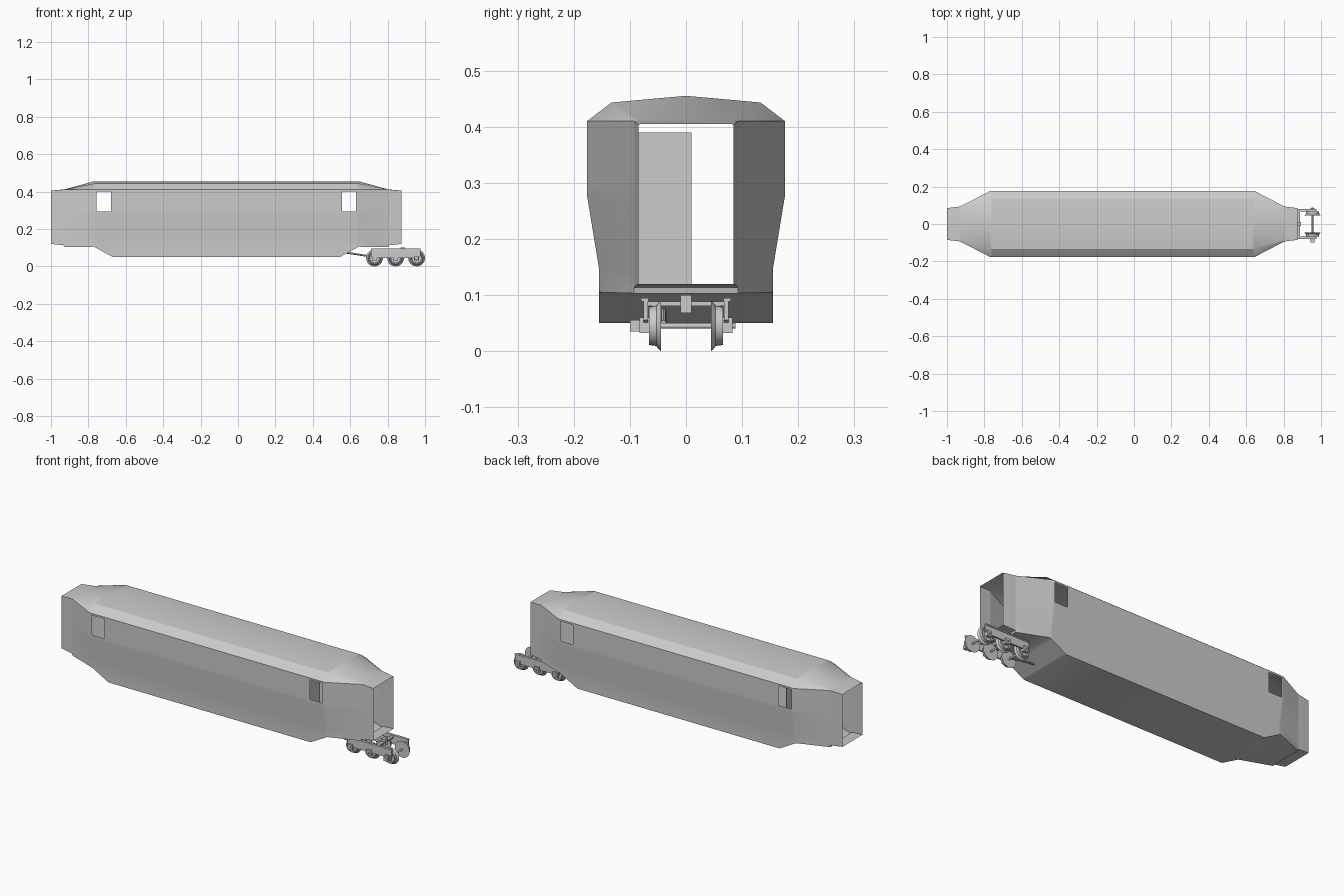
import bpy, bmesh, math
from mathutils import Vector, Matrix

if "Cube" in bpy.data.objects:
    bpy.data.objects.remove(bpy.data.objects["Cube"])

grey = bpy.data.materials.new("plain grey")
grey.diffuse_color = (0.6, 0.6, 0.6, 1)
grey.use_nodes = True
grey.node_tree.nodes["Principled BSDF"].inputs["Base Color"].default_value = grey.diffuse_color


def finish(bm, name, smooth=None):
    bmesh.ops.recalc_face_normals(bm, faces=bm.faces)
    me = bpy.data.meshes.new(name)
    bm.to_mesh(me)
    bm.free()
    me.materials.append(grey)
    ob = bpy.data.objects.new(name, me)
    bpy.context.collection.objects.link(ob)
    if smooth:
        bpy.ops.object.select_all(action='DESELECT')
        ob.select_set(True)
        bpy.context.view_layer.objects.active = ob
        bpy.ops.object.shade_smooth_by_angle(angle=math.radians(smooth))
    return ob


def box(name, x, y, z):
    """Box from (min, max) ranges."""
    bm = bmesh.new()
    bmesh.ops.create_cube(bm, size=1)
    for v in bm.verts:
        v.co = [(r[0] + r[1]) / 2 + c * (r[1] - r[0]) for c, r in zip(v.co, (x, y, z))]
    return finish(bm, name)


def rod(name, a, b, r, sides=10):
    a, b = Vector(a), Vector(b)
    d = b - a
    m = Matrix.Translation((a + b) / 2) @ d.to_track_quat('Z', 'Y').to_matrix().to_4x4()
    bm = bmesh.new()
    bmesh.ops.create_cone(bm, cap_ends=True, segments=sides, radius1=r, radius2=r,
                          depth=d.length, matrix=m)
    return finish(bm, name, 40)


# carriage body: cross-sections lofted along x, symmetric about MID
MID = -0.0625
FULL = [(.155, .147), (.176, .275), (.176, .294), (.176, .40), (.176, .41), (.133, .443), (0, .455)]


def section(zb):
    return [(.155, zb)] + FULL


def end_section(w, zb, top):
    return [(w, zb), (w, .147), (w, .275), (w, .294), (w, top - .01), (w, top),
            (w - .01, top + .001), (0, top + .001)]


half = [(.6075, section(.05)), (.6175, section(.0555)), (.6945, section(.098)),
        (.7075, section(.105)), (.8675, end_section(.093, .103, .41)),
        (.870, end_section(.093, .113, .41)), (.9375, end_section(.085, .12, .404))]
stations = [(MID - d, s) for d, s in reversed(half)] + [(MID + d, s) for d, s in half]
bm = bmesh.new()
rings = []
for x, s in stations:
    pts = s + [(-y, z) for y, z in reversed(s[:-1])]
    rings.append([bm.verts.new((x, y, z)) for y, z in pts])
n = len(rings[0])
window_spans = (4, 8)        # between the two window stations at each end
window_segments = (3, 10)    # ring segment at window height on each side
for i in range(len(rings) - 1):
    for j in range(n):
        if i in window_spans and j in window_segments:
            continue
        k = (j + 1) % n
        bm.faces.new((rings[i][j], rings[i][k], rings[i + 1][k], rings[i + 1][j]))
# the loft's outward direction is set explicitly because the tube is open
finish(bm, "carriage_body", 30)

# interior partitions beside the corridor
for i, x in enumerate((-.61, .485)):
    box(f"partition_{i}", (x - .002, x + .002), (-.15, .01), (.12, .39))

# bogie wheels: lathe with flange and slightly conical tread
AXLES = (.73, .8425, .955)
PROFILE = [(.045, 0), (.045, .045), (.049, .041), (.053, .036), (.066, .034),
           (.066, .029), (.060, .026), (.058, .012), (.066, .009), (.066, 0)]


def wheel(name, x, side, seg=24):
    bm = bmesh.new()
    loops = []
    for y, r in PROFILE:
        if r == 0:
            loops.append([bm.verts.new((x, side * y, .045))] * seg)
        else:
            loops.append([bm.verts.new((x + r * math.cos(t), side * y, .045 + r * math.sin(t)))
                          for t in (2 * math.pi * k / seg for k in range(seg))])
    for a, b in zip(loops, loops[1:]):
        for k in range(seg):
            q = [a[k], a[(k + 1) % seg], b[(k + 1) % seg], b[k]]
            bm.faces.new(list(dict.fromkeys(q)))
    finish(bm, name, 30)


for i, x in enumerate(AXLES):
    rod(f"axle_{i}", (x, -.088, .045), (x, .088, .045), .005)
    for side, tag in ((-1, "front"), (1, "back")):
        wheel(f"wheel_{tag}_{i}", x, side)
        ys = sorted((side * .066, side * .083))
        box(f"axle_box_{tag}_{i}", (x - .014, x + .014), ys, (.032, .06))

# bogie side frames: plate with bevelled ends and a top rail
for side, tag in ((-1, "front"), (1, "back")):
    bm = bmesh.new()
    outline = [(.71, .055), (.725, .045), (.96, .045), (.975, .055), (.975, .092), (.71, .092)]
    f = bm.faces.new([bm.verts.new((x, side * .068, z)) for x, z in outline])
    ext = bmesh.ops.extrude_face_region(bm, geom=[f])["geom"]
    bmesh.ops.translate(bm, vec=(0, side * .008, 0),
                        verts=[v for v in ext if isinstance(v, bmesh.types.BMVert)])
    finish(bm, f"bogie_frame_{tag}")
    box(f"frame_rail_{tag}", (.71, .975), sorted((side * .067, side * .080)), (.088, .095))

# cross members, centre pivot, generator and drawbar
for i, x in enumerate((.79, .88)):
    box(f"cross_member_{i}", (x - .008, x + .008), (-.068, .068), (.08, .088))
box("centre_beam", (.79, .88), (-.01, .01), (.078, .09))
box("centre_pivot", (.868, .892), (-.01, .01), (.068, .1))
box("axle_generator", (.945, .965), (-.10, -.083), (.035, .055))
rod("drawbar", (.58, -.04, .073), (.73, -.04, .05), .005, 8)
